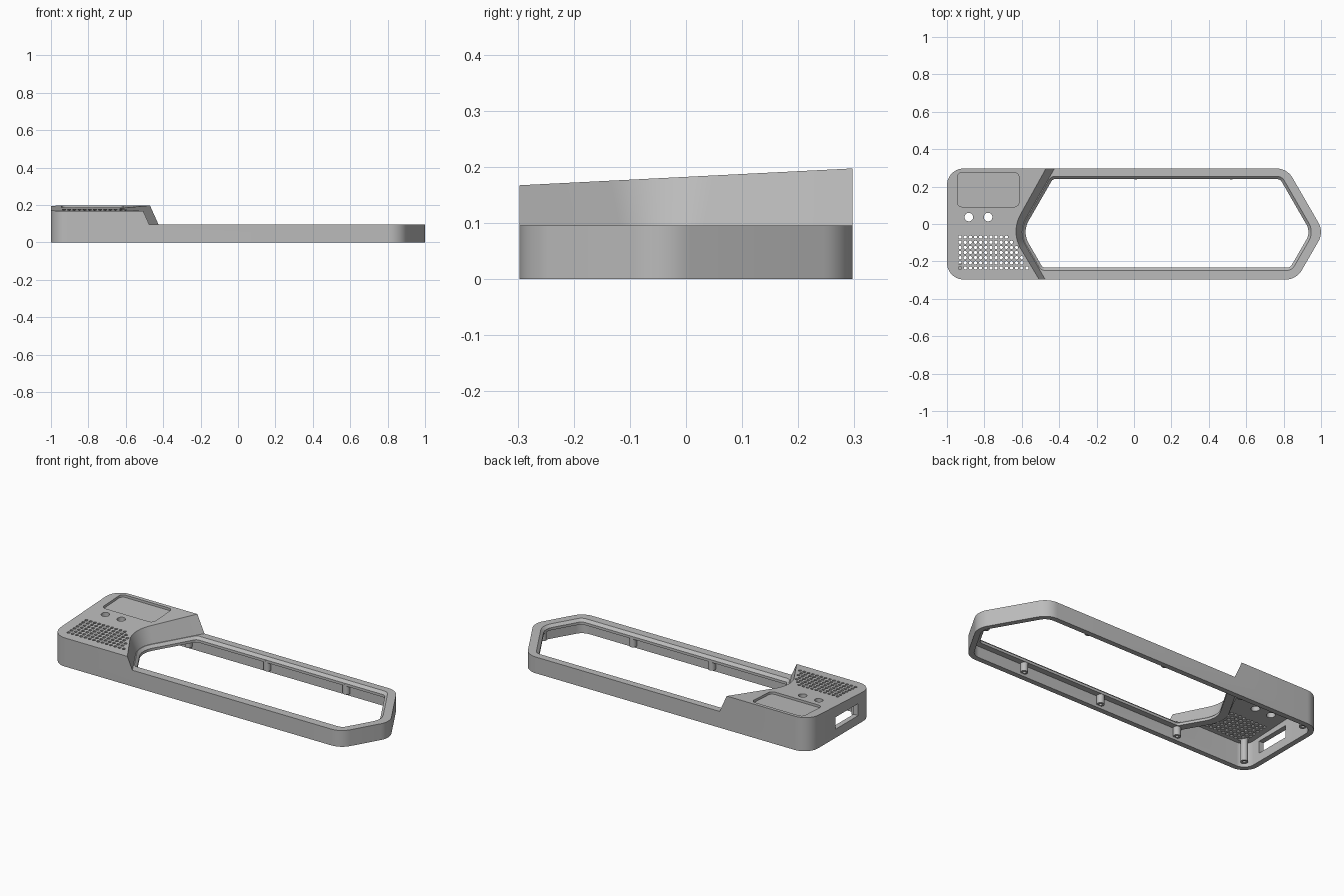
import bpy, bmesh, math
from mathutils import Vector

if "Cube" in bpy.data.objects:
    bpy.data.objects.remove(bpy.data.objects["Cube"])

grey = bpy.data.materials.new("warm_grey_plastic")
grey.use_nodes = True
grey.diffuse_color = (0.5, 0.5, 0.5, 1)
grey.node_tree.nodes["Principled BSDF"].inputs["Base Color"].default_value = (0.5, 0.5, 0.5, 1)

APEX_Y = -0.043          # y of both pointed ends of the opening
T30 = math.tan(math.radians(30))
WALL = 0.03
RING_Z = 0.095           # top of the low frame


def rounded(corners, inset=0.0, steps=10):
    """Filleted convex outline from (x, y, radius) corners, counterclockwise."""
    pts = [Vector(c[:2]) for c in corners]
    out = []
    for i, p in enumerate(pts):
        a = (p - pts[i - 1]).normalized()
        b = (pts[(i + 1) % len(pts)] - p).normalized()
        n1, n2 = Vector((-a.y, a.x)), Vector((-b.y, b.x))
        miter = (n1 + n2) / (1 + n1.dot(n2))
        r = max(corners[i][2] - inset, 0.008)
        centre = p + miter * (inset + r)
        start = math.atan2(-n1.y, -n1.x)
        turn = n1.angle(n2)
        for k in range(steps + 1):
            t = start + turn * k / steps
            out.append(centre + Vector((math.cos(t), math.sin(t))) * r)
    return out


def lid(drop=0.0):
    """Height of the gently tilted control surface."""
    return lambda y: 0.182 + 0.0505 * y - drop


def loft(name, layers):
    """Closed solid through (outline, height) layers; height may depend on y."""
    bm = bmesh.new()
    rings = []
    for outline, z in layers:
        f = z if callable(z) else (lambda y, z=z: z)
        rings.append([bm.verts.new((p.x, p.y, f(p.y))) for p in outline])
    n = len(rings[0])
    for lo, hi in zip(rings, rings[1:]):
        for i in range(n):
            j = (i + 1) % n
            bm.faces.new((lo[i], lo[j], hi[j], hi[i]))
    bm.faces.new(rings[0][::-1])
    bm.faces.new(rings[-1])
    return finish(name, bm)


def finish(name, bm):
    mesh = bpy.data.meshes.new(name)
    bm.to_mesh(mesh)
    bm.free()
    mesh.materials.append(grey)
    ob = bpy.data.objects.new(name, mesh)
    bpy.context.collection.objects.link(ob)
    return ob


def cut(target, cutter):
    mod = target.modifiers.new("cut", "BOOLEAN")
    mod.operation, mod.solver, mod.object = "DIFFERENCE", "EXACT", cutter
    bpy.context.view_layer.objects.active = target
    bpy.ops.object.modifier_apply(modifier=mod.name)
    bpy.data.objects.remove(cutter)


def circle(x, y, r, sides):
    return [Vector((x + r * math.cos(math.tau * k / sides),
                    y + r * math.sin(math.tau * k / sides))) for k in range(sides)]


def pointed(apex_x, y):
    """x on the right-hand pointed end at a given y."""
    return apex_x - abs(y - APEX_Y) * T30


def vee(apex_x, y):
    """x on the left-hand V at a given y."""
    return apex_x + abs(y - APEX_Y) * T30


# Outlines
H = 0.297
OUTER = [(-1, -H, 0.09), (pointed(1.015, -H), -H, 0.1), (1.015, APEX_Y, 0.1),
         (pointed(1.015, H), H, 0.1), (-1, H, 0.09)]
OPENING = [(-0.598, APEX_Y, 0.12), (vee(-0.598, -0.233), -0.233, 0.02),
           (pointed(0.945, -0.233), -0.233, 0.03), (0.945, APEX_Y, 0.08),
           (pointed(0.945, 0.24), 0.24, 0.03), (vee(-0.598, 0.24), 0.24, 0.02)]


def solid(name, inset, bottom, drop):
    """Case volume: tilted block on the left stepping down to the low frame."""
    body = loft(name, [(rounded(OUTER, inset), bottom), (rounded(OUTER, inset), lid(drop))])
    ax = -0.621 - inset
    step = [(ax, APEX_Y, 0.15), (vee(ax, -0.5), -0.5, 0.01), (1.3, -0.5, 0.01),
            (1.3, 0.5, 0.01), (vee(ax, 0.5), 0.5, 0.01)]
    low = RING_Z - drop
    cut(body, loft("step_cutter", [(rounded(step), low), (rounded(step, -0.08), low + 0.205)]))
    return body


# Hollow case, open underneath
case = solid("case_shell", 0, 0, 0)
cut(case, solid("cavity", WALL, -0.05, WALL))

# Large opening with a chamfered upper edge
cut(case, loft("opening", [(rounded(OPENING), -0.1), (rounded(OPENING), RING_Z - 0.015),
                           (rounded(OPENING, -0.016), RING_Z + 0.001)]))

# Shallow display recess
SCREEN = [(-0.945, 0.092, 0.025), (-0.615, 0.092, 0.025),
          (-0.615, 0.275, 0.025), (-0.945, 0.275, 0.025)]
cut(case, loft("display_recess", [(rounded(SCREEN), lid(0.014)), (rounded(SCREEN), lid(-0.05))]))

# Two button holes
for x in (-0.883, -0.78):
    ring = circle(x, 0.037, 0.023, 24)
    cut(case, loft("button_hole", [(ring, 0.1), (ring, 0.3)]))

# Speaker grille, clipped along the slanted step
grille = bmesh.new()
PITCH = 0.0275
for row in range(7):
    for col in range(14):
        x, y = -0.93 + col * PITCH, -0.07 - row * PITCH
        if x > vee(-0.66, y) - 0.012:
            continue
        ends = [[grille.verts.new((p.x, p.y, z)) for p in circle(x, y, 0.009, 10)]
                for z in (0.1, 0.3)]
        for i in range(10):
            j = (i + 1) % 10
            grille.faces.new((ends[0][i], ends[0][j], ends[1][j], ends[1][i]))
        grille.faces.new(ends[0][::-1])
        grille.faces.new(ends[1])
cut(case, finish("grille_holes", grille))

# Connector window in the end wall
port = [Vector(p) for p in ((-1.1, -0.16), (-0.93, -0.16), (-0.93, 0.05), (-1.1, 0.05))]
cut(case, loft("port_window", [(port, 0.05), (port, 0.12)]))


# Screw posts hanging from the ceiling
def post(name, x, y, top):
    ob = loft(name, [(circle(x, y, 0.02, 20), 0.015), (circle(x, y, 0.02, 20), top)])
    hole = circle(x, y, 0.009, 12)
    cut(ob, loft("screw_hole", [(hole, 0), (hole, top - 0.02)]))
    return ob


parts = [case]
for side, y in (("front", -0.254), ("back", 0.258)):
    for i, x in enumerate((-0.5, 0.01, 0.52)):
        parts.append(post(f"{side}_screw_post_{i + 1}", x, y, 0.075))
    parts.append(post(f"{side}_corner_post", -0.93, y * 0.91, 0.157 if y < 0 else 0.175))
parts.append(post("end_screw_post", 0.955, APEX_Y, 0.075))

# Smooth curved walls, keep hard edges
bpy.ops.object.select_all(action="DESELECT")
for ob in parts:
    ob.select_set(True)
bpy.context.view_layer.objects.active = case
bpy.ops.object.shade_smooth_by_angle(angle=math.radians(25))
